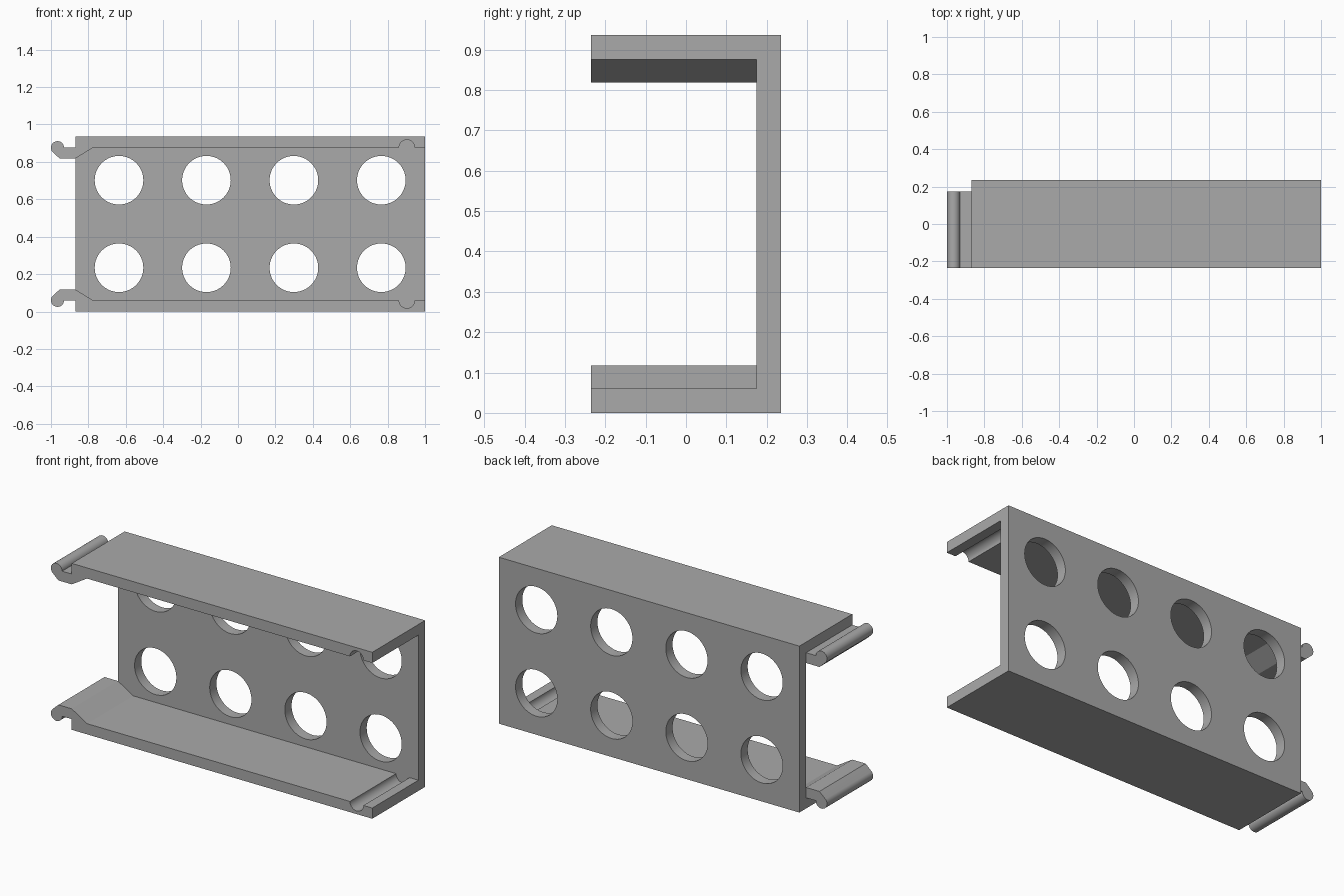
import bpy
import bmesh
import math
from mathutils import Vector

cube = bpy.data.objects.get("Cube")
if cube:
    bpy.data.objects.remove(cube, do_unlink=True)

HEIGHT, WALL = 0.936, 0.06
LEFT, RIGHT = -0.87, 1.0
FRONT, BACK = -0.235, 0.235
PANEL_FRONT = BACK - WALL

grey = bpy.data.materials.new("plain grey")
grey.use_nodes = True
colour = (0.4, 0.4, 0.4, 1)
grey.diffuse_color = colour
grey.node_tree.nodes["Principled BSDF"].inputs["Base Color"].default_value = colour


def arc(cx, cz, r, start, end, steps):
    """Points on a circular arc, angles in degrees."""
    angles = [math.radians(start + (end - start) * i / steps) for i in range(steps + 1)]
    return [(cx + r * math.cos(a), cz + r * math.sin(a)) for a in angles]


def extrude(name, outline, y0, y1):
    """Solid made by extruding an x-z outline along y."""
    bm = bmesh.new()
    face = bm.faces.new([bm.verts.new((x, y0, z)) for x, z in outline])
    moved = bmesh.ops.extrude_face_region(bm, geom=[face])["geom"]
    verts = [v for v in moved if isinstance(v, bmesh.types.BMVert)]
    bmesh.ops.translate(bm, verts=verts, vec=Vector((0, y1 - y0, 0)))
    bmesh.ops.recalc_face_normals(bm, faces=bm.faces)
    mesh = bpy.data.meshes.new(name)
    bm.to_mesh(mesh)
    bm.free()
    mesh.materials.append(grey)
    obj = bpy.data.objects.new(name, mesh)
    bpy.context.collection.objects.link(obj)
    return obj


def combine(target, other, operation):
    """Apply a boolean and discard the helper."""
    mod = target.modifiers.new("join", 'BOOLEAN')
    mod.operation, mod.solver, mod.object = operation, 'EXACT', other
    bpy.context.view_layer.objects.active = target
    bpy.ops.object.modifier_apply(modifier=mod.name)
    bpy.data.objects.remove(other, do_unlink=True)


# Back panel
bracket = extrude("bracket", [(LEFT, 0), (RIGHT, 0), (RIGHT, HEIGHT), (LEFT, HEIGHT)],
                  PANEL_FRONT, BACK)

# Rail profile: floor, snap groove, ramp, arm and rounded hook
rail = [(LEFT, 0), (RIGHT, 0), (RIGHT, WALL)]
rail += arc(0.903, WALL, 0.042, 0, -180, 20)
rail += [(-0.775, WALL), (LEFT, 0.118), (-0.953, 0.118)]
rail += arc(-0.965, WALL, 0.035, 135, 360, 24)
rail += [(LEFT, WALL)]

# Lower rail and its mirrored upper twin
combine(bracket, extrude("lower_rail", rail, FRONT, PANEL_FRONT), 'UNION')
upper = [(x, HEIGHT - z) for x, z in rail]
combine(bracket, extrude("upper_rail", upper, FRONT, PANEL_FRONT), 'UNION')

# Round holes in two rows of four
pitch = (RIGHT - LEFT) / 4
for column in range(4):
    for z in (HEIGHT / 4, HEIGHT * 3 / 4):
        circle = arc(LEFT + pitch * (column + 0.5), z, 0.13, 0, 360, 64)[:-1]
        combine(bracket, extrude("hole_cutter", circle, PANEL_FRONT - 0.02, BACK + 0.02),
                'DIFFERENCE')

# Smooth the curved surfaces, keep the corners sharp
bpy.ops.object.select_all(action='DESELECT')
bracket.select_set(True)
bpy.context.view_layer.objects.active = bracket
bpy.ops.object.shade_smooth_by_angle(angle=math.radians(25))
